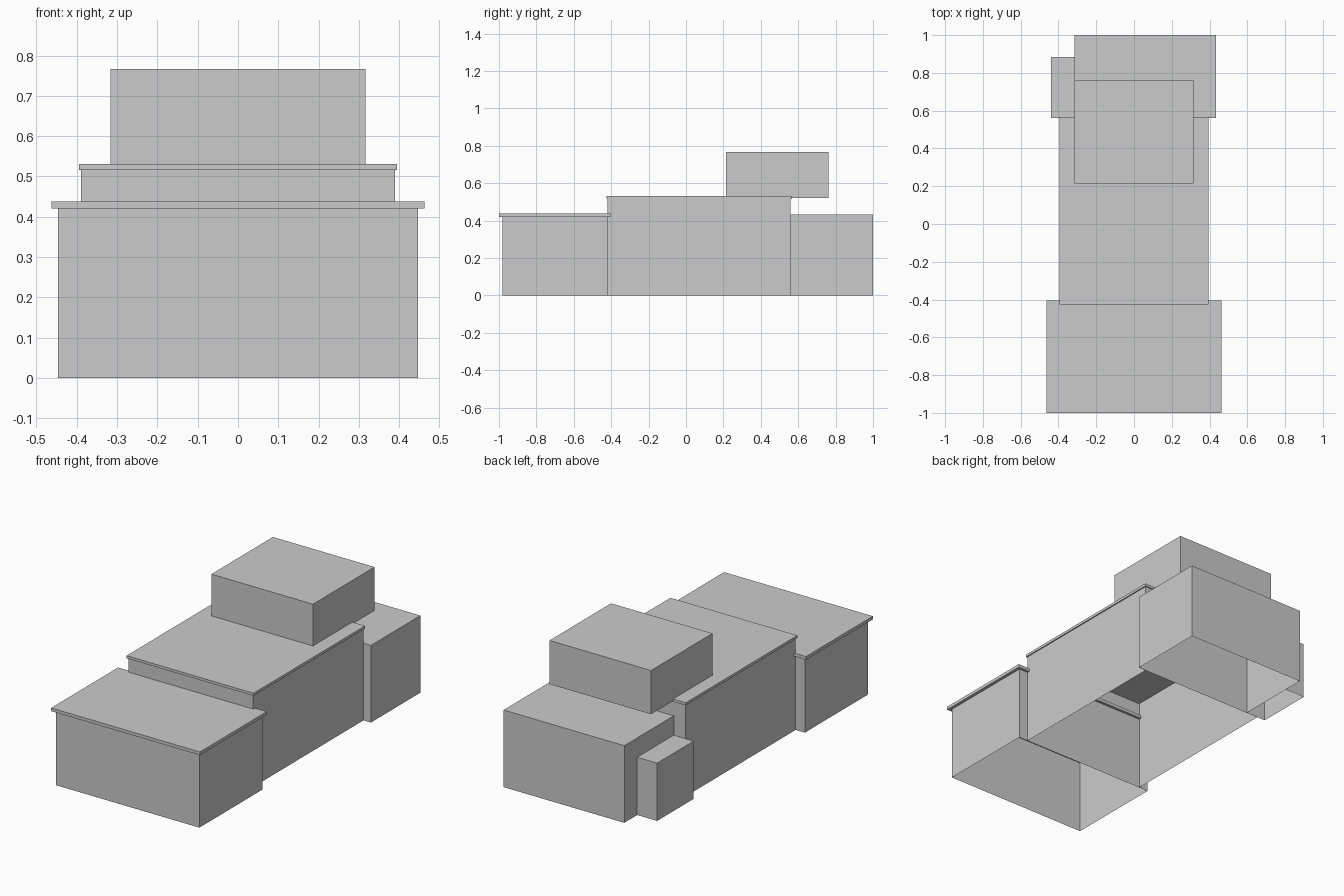
import bpy
import bmesh

cube = bpy.data.objects.get("Cube")
if cube:
    bpy.data.objects.remove(cube, do_unlink=True)

# Single flat grey for the whole building
grey = bpy.data.materials.new("plain_grey")
grey.use_nodes = True
colour = (0.6, 0.6, 0.6, 1)
grey.diffuse_color = colour
grey.node_tree.nodes["Principled BSDF"].inputs["Base Color"].default_value = colour


def block(name, x, y, z, no_floor=False, no_top=False):
    """Box between (min, max) ranges, optionally open underneath or on top."""
    bm = bmesh.new()
    bmesh.ops.create_cube(bm, size=1)
    for v in bm.verts:
        v.co = [r[0] if c < 0 else r[1] for c, r in zip(v.co, (x, y, z))]
    bm.normal_update()
    unwanted = [f for f in bm.faces
                if (no_floor and f.normal.z < -0.5) or (no_top and f.normal.z > 0.5)]
    bmesh.ops.delete(bm, geom=unwanted, context="FACES")
    mesh = bpy.data.meshes.new(name)
    bm.to_mesh(mesh)
    bm.free()
    mesh.materials.append(grey)
    obj = bpy.data.objects.new(name, mesh)
    bpy.context.collection.objects.link(obj)
    return obj


# Front wing: walls closed off by an overhanging roof slab
block("front_wing_walls", (-0.446, 0.446), (-0.98, -0.42), (0, 0.42), True, True)
block("front_wing_roof", (-0.463, 0.463), (-1, -0.405), (0.42, 0.438))

# Main hall and its thin roof slab
block("main_hall_walls", (-0.389, 0.389), (-0.42, 0.56), (0, 0.516), True, True)
block("main_hall_roof", (-0.395, 0.395), (-0.426, 0.566), (0.516, 0.531))

# Upper storey overhanging the back of the hall
block("upper_storey", (-0.316, 0.316), (0.215, 0.762), (0.52, 0.766), True)

# Rear annexes
block("rear_annex", (-0.316, 0.435), (0.56, 1), (0, 0.434), True)
block("small_side_annex", (-0.44, -0.316), (0.56, 0.885), (0, 0.325), True)
